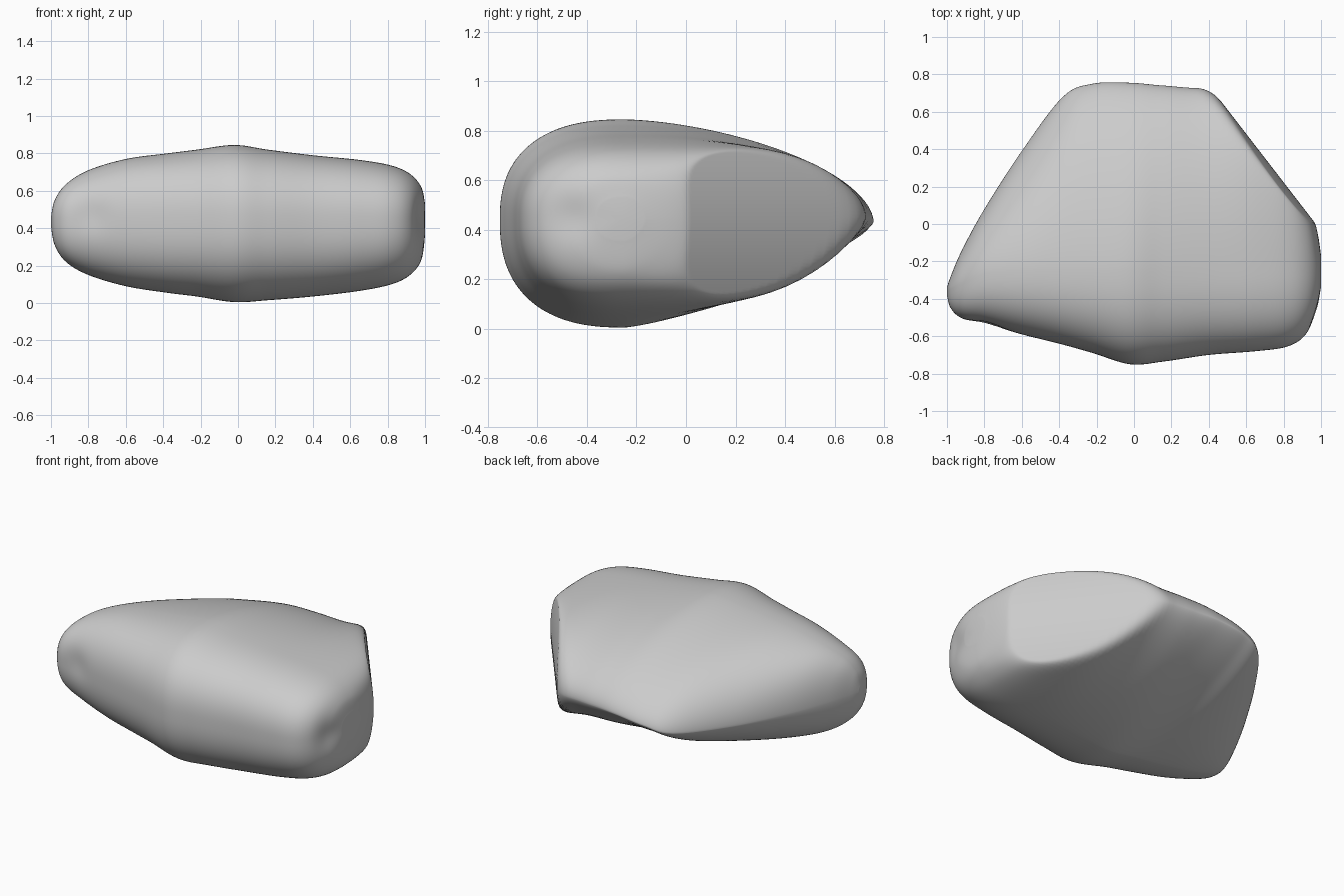
import bpy, bmesh, math
from mathutils import Vector

if "Cube" in bpy.data.objects:
    bpy.data.objects.remove(bpy.data.objects["Cube"], do_unlink=True)

# Stations across the stone:
# x, front y, widest y, back y, bottom z, top z, back edge z, back roundness
STATIONS = [
    (-1.0, -.38, -.36, -.34, .41, .46, .43, 2.0),
    (-.98, -.45, -.35, -.28, .31, .55, .43, 2.0),
    (-.92, -.505, -.32, -.14, .22, .635, .42, 2.0),
    (-.80, -.535, -.27, .08, .15, .71, .40, 1.9),
    (-.60, -.59, -.25, .39, .09, .77, .38, 1.75),
    (-.38, -.645, -.25, .68, .055, .80, .385, 1.65),
    (-.22, -.69, -.25, .75, .035, .82, .42, 1.6),
    (-.02, -.75, -.25, .755, .005, .845, .445, 1.65),
    (.16, -.735, -.25, .74, .015, .82, .45, 1.8),
    (.40, -.70, -.25, .73, .035, .79, .45, 1.95),
    (.65, -.68, -.25, .80, .065, .765, .45, 2.2),
    (.82, -.655, -.25, .80, .10, .735, .45, 2.3),
    (.92, -.59, -.25, .40, .15, .69, .45, 2.3),
    (.98, -.47, -.25, -.02, .23, .62, .45, 2.1),
    (1.0, -.36, -.25, -.17, .36, .53, .44, 2.0),
]
STEPS, RING = 8, 144
FACET_X, FACET_Y, FACET_D, BULGE = .79, .61, .768, .5
DIMPLES = [(Vector((1, -.47, .45)), Vector((-.015, .01, 0))),
           (Vector((-.78, -.53, .47)), Vector((.005, .012, 0)))]


def spline(a, b, c, d, t):
    return .5 * (2 * b + (c - a) * t + (2 * a - 5 * b + 4 * c - d) * t * t
                 + (3 * b - a - 3 * c + d) * t ** 3)


def soft_min(a, b, k=.1):
    h = max(k - abs(a - b), 0) / k
    return min(a, b) - h * h * k / 4


def section(x, front, mid, back, bottom, top, edge, power):
    """Teardrop section, rounded in front and tapering to the back edge."""
    points = []
    for i in range(RING):
        a = 2 * math.pi * i / RING
        c, s = math.cos(a), math.sin(a)
        p = 2.45 if c < 0 else (power if s > 0 else power - .35)
        u, v = abs(c) ** (2 / p), abs(s) ** (2 / p)
        y = mid + u * ((back - mid) if c > 0 else (front - mid))
        level = edge if c > 0 else .44
        z = level + v * ((top if s > 0 else bottom) - level)
        # Slanted, slightly bulging side at the back, with a softened rim
        reach = FACET_D - BULGE * (z - .45) ** 2
        y = soft_min(y, (reach - FACET_X * x) / FACET_Y)
        pt = Vector((x, y, z))
        for centre, push in DIMPLES:
            pt += push * math.exp(-((pt - centre).length / .09) ** 2)
        points.append(pt)
    return points


# Smoothly blended rings, joined into one skin
rings = []
last = len(STATIONS) - 1
for i in range(last):
    four = [STATIONS[max(0, min(last, i + k))] for k in (-1, 0, 1, 2)]
    for j in range(STEPS):
        rings.append(section(*[spline(*v, j / STEPS) for v in zip(*four)]))
rings.append(section(*STATIONS[-1]))

bm = bmesh.new()
loops = [[bm.verts.new(p) for p in ring] for ring in rings]
for a, b in zip(loops, loops[1:]):
    for i in range(RING):
        k = (i + 1) % RING
        bm.faces.new((a[i], a[k], b[k], b[i]))
for loop in (loops[0], loops[-1]):
    centre = bm.verts.new(sum((v.co for v in loop), Vector()) / RING)
    for i in range(RING):
        bm.faces.new((loop[i], loop[(i + 1) % RING], centre))
bmesh.ops.remove_doubles(bm, verts=bm.verts, dist=.0005)
bmesh.ops.recalc_face_normals(bm, faces=bm.faces)

mesh = bpy.data.meshes.new("stone")
bm.to_mesh(mesh)
bm.free()
stone = bpy.data.objects.new("stone", mesh)
bpy.context.collection.objects.link(stone)

# Plain grey surface
grey = bpy.data.materials.new("light_grey")
grey.use_nodes = True
colour = (.6, .6, .6, 1)
grey.diffuse_color = colour
grey.node_tree.nodes["Principled BSDF"].inputs["Base Color"].default_value = colour
mesh.materials.append(grey)

bpy.context.view_layer.objects.active = stone
stone.select_set(True)
bpy.ops.object.shade_smooth_by_angle(angle=math.radians(60))
